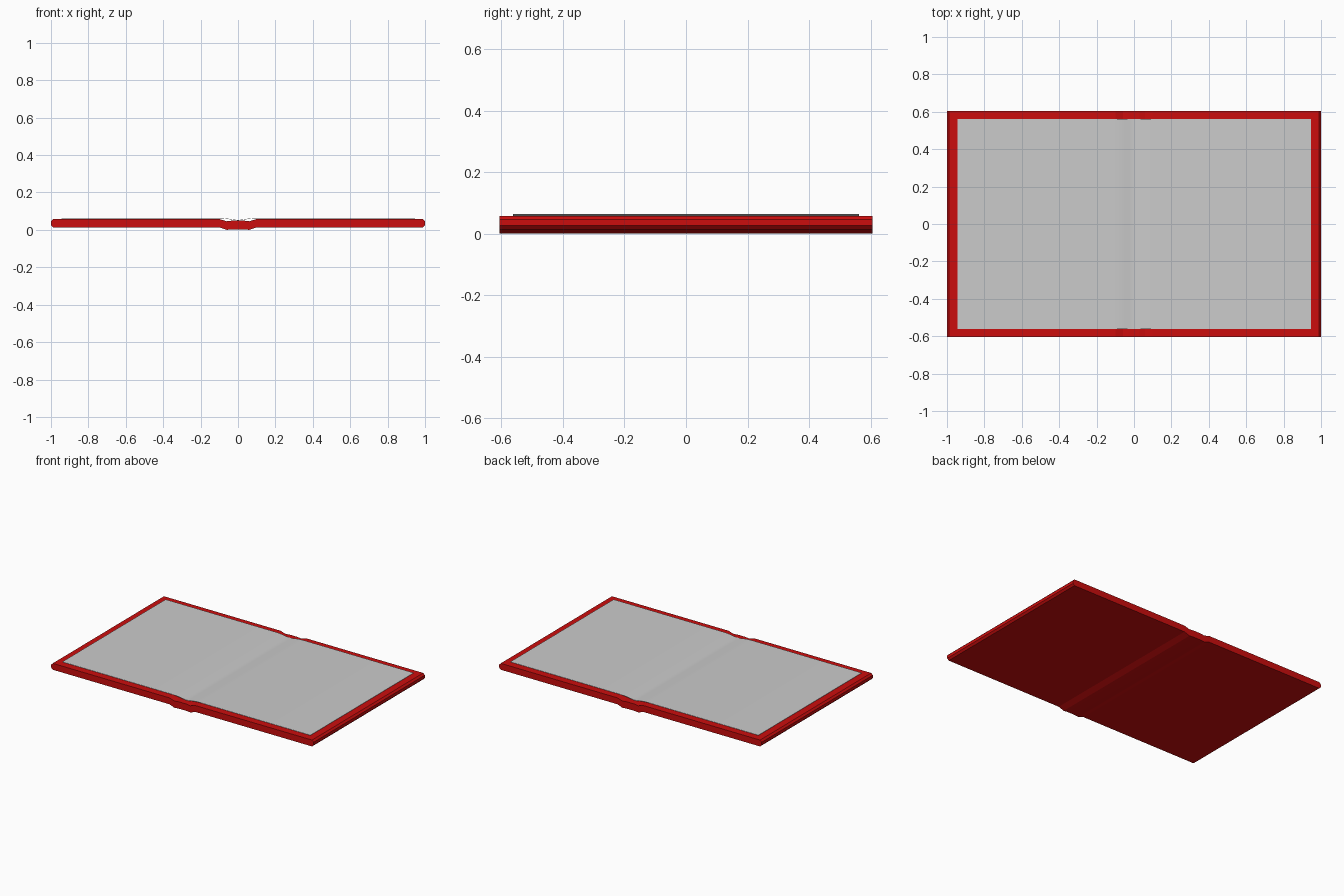
import bpy
import bmesh

if "Cube" in bpy.data.objects:
    bpy.data.objects.remove(bpy.data.objects["Cube"])


def mirrored(half):
    """Complete a left-to-centre profile across x = 0."""
    return half + [(-x, z) for x, z in reversed(half) if x != 0]


def extrude_profile(name, top_half, bottom_half, half_depth):
    """Strip-built solid: top and bottom lines share a depth along y."""
    top, bottom = mirrored(top_half), mirrored(bottom_half)
    bm = bmesh.new()
    outline = top + bottom[::-1]
    front = [bm.verts.new((x, -half_depth, z)) for x, z in outline]
    back = [bm.verts.new((x, half_depth, z)) for x, z in outline]
    n = len(outline)
    for i in range(n):
        j = (i + 1) % n
        bm.faces.new((front[i], front[j], back[j], back[i]))
    # end caps as quads between the matching top and bottom points
    m = len(top)
    for ring in (front, back):
        for i in range(m - 1):
            bm.faces.new((ring[i], ring[i + 1], ring[n - 2 - i], ring[n - 1 - i]))
    bmesh.ops.recalc_face_normals(bm, faces=bm.faces)
    mesh = bpy.data.meshes.new(name)
    bm.to_mesh(mesh)
    bm.free()
    obj = bpy.data.objects.new(name, mesh)
    bpy.context.collection.objects.link(obj)
    return obj


red = bpy.data.materials.new("red_cover")
red.diffuse_color = (0.6, 0.004, 0.004, 1)
red.use_nodes = True
red.node_tree.nodes["Principled BSDF"].inputs["Base Color"].default_value = red.diffuse_color

# Cover: two boards with chamfered outer edges, hinge grooves and a dropped spine
cover = extrude_profile(
    "cover",
    [(-1.0, 0.046), (-0.988, 0.058), (-0.10, 0.058), (-0.06, 0.046), (-0.03, 0.050), (0, 0.050)],
    [(-1.0, 0.026), (-0.988, 0.014), (-0.10, 0.014), (-0.06, 0.002), (-0.03, 0.005), (0, 0.0)],
    0.605)
# level the spine's underside
for v in cover.data.vertices:
    if v.co.z < 0.01:
        v.co.z = 0.0 if abs(v.co.x) > 0.05 else 0.003
cover.data.materials.append(red)

# Pages: a thin open spread that sinks into the gutter
page_top = [(-0.945, 0.064), (-0.10, 0.064), (-0.07, 0.062), (-0.045, 0.059),
            (-0.02, 0.055), (0, 0.053)]
pages = extrude_profile("open_pages", page_top, [(x, z - 0.002) for x, z in page_top], 0.562)
bpy.context.view_layer.objects.active = pages
pages.select_set(True)
bpy.ops.object.shade_smooth_by_angle()
